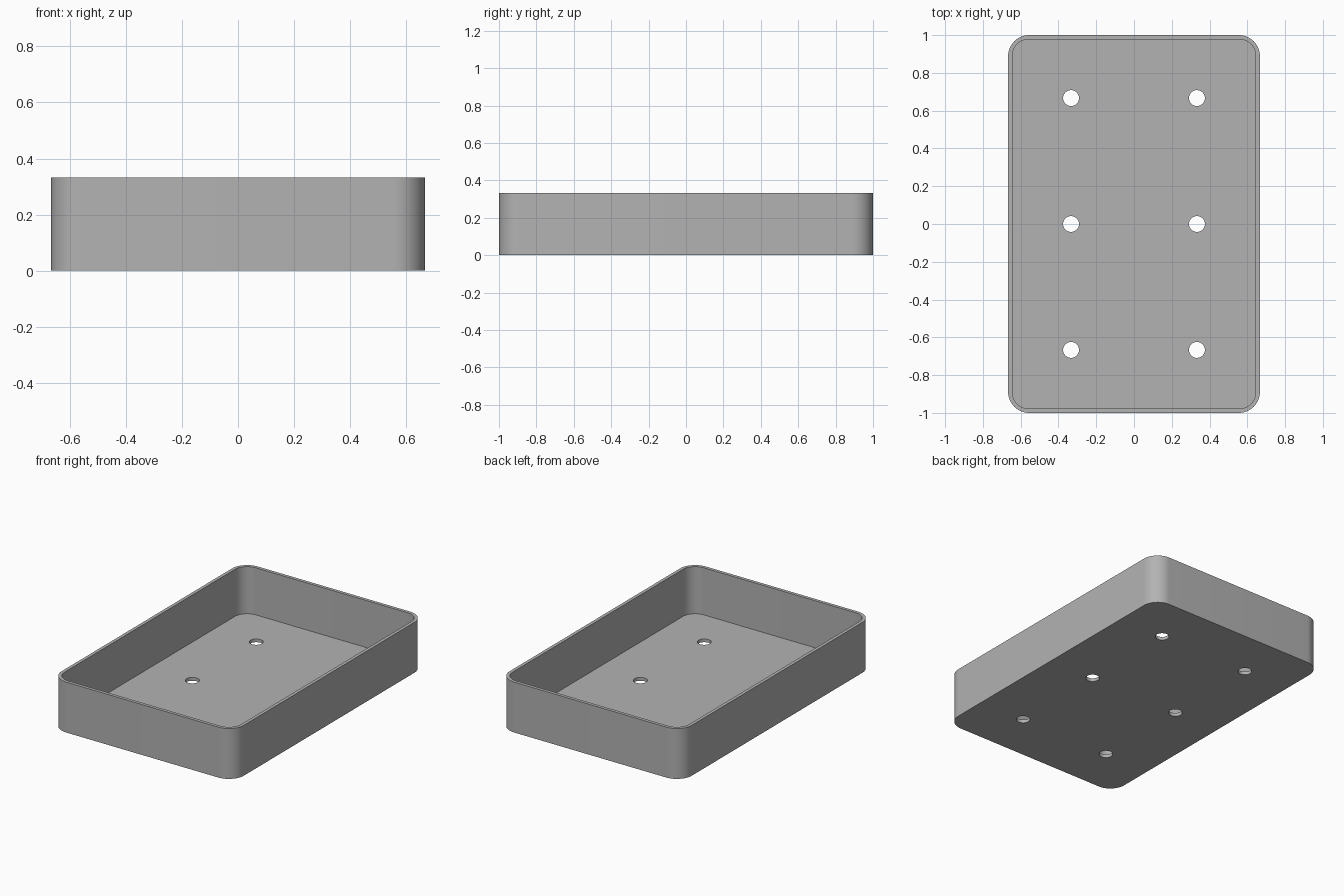
import bpy, bmesh
from math import radians

WIDTH, LENGTH, HEIGHT = 1.333, 2.0, 0.333
WALL, CORNER, HOLE = 0.022, 0.111, 0.042

cube = bpy.data.objects.get("Cube")
if cube:
    bpy.data.objects.remove(cube, do_unlink=True)

grey = bpy.data.materials.new("grey plastic")
grey.use_nodes = True
colour = (0.45, 0.45, 0.45, 1)
grey.diffuse_color = colour
grey.node_tree.nodes["Principled BSDF"].inputs["Base Color"].default_value = colour


def add_object(name, bm):
    mesh = bpy.data.meshes.new(name)
    bm.to_mesh(mesh)
    bm.free()
    mesh.materials.append(grey)
    obj = bpy.data.objects.new(name, mesh)
    bpy.context.collection.objects.link(obj)
    return obj


def rounded_block(name, width, length, bottom, top, radius):
    """Box with its four upright edges rounded."""
    bm = bmesh.new()
    bmesh.ops.create_cube(bm, size=1)
    for v in bm.verts:
        v.co.x *= width
        v.co.y *= length
        v.co.z = top if v.co.z > 0 else bottom
    upright = [e for e in bm.edges if abs(e.verts[0].co.z - e.verts[1].co.z) > 0.01]
    bmesh.ops.bevel(bm, geom=upright, offset=radius, segments=16,
                    profile=0.5, affect='EDGES')
    return add_object(name, bm)


def cut(target, cutter):
    """Subtract the cutter from the target, then discard it."""
    cutter.hide_render = True
    mod = target.modifiers.new("cut", 'BOOLEAN')
    mod.operation = 'DIFFERENCE'
    mod.solver = 'EXACT'
    mod.object = cutter
    bpy.context.view_layer.objects.active = target
    bpy.ops.object.modifier_apply(modifier=mod.name)
    bpy.data.objects.remove(cutter, do_unlink=True)


# Open tray: outer shell minus the cavity
tray = rounded_block("tray", WIDTH, LENGTH, 0, HEIGHT, CORNER)
cut(tray, rounded_block("cavity_cutter", WIDTH - 2 * WALL, LENGTH - 2 * WALL,
                        WALL, HEIGHT + 0.2, CORNER - WALL))

# Two columns of three drain holes through the floor
holes = bmesh.new()
for column in (-1, 1):
    for row in (-1, 0, 1):
        made = bmesh.ops.create_cone(holes, cap_ends=True, segments=48,
                                     radius1=HOLE, radius2=HOLE, depth=0.2)
        bmesh.ops.translate(holes, verts=made["verts"],
                            vec=(column * WIDTH / 4, row * LENGTH / 3, 0))
cut(tray, add_object("hole_cutter", holes))

# Smooth corners, crisp rim and floor edges
bpy.ops.object.select_all(action='DESELECT')
tray.select_set(True)
bpy.context.view_layer.objects.active = tray
bpy.ops.object.shade_smooth_by_angle(angle=radians(30))
